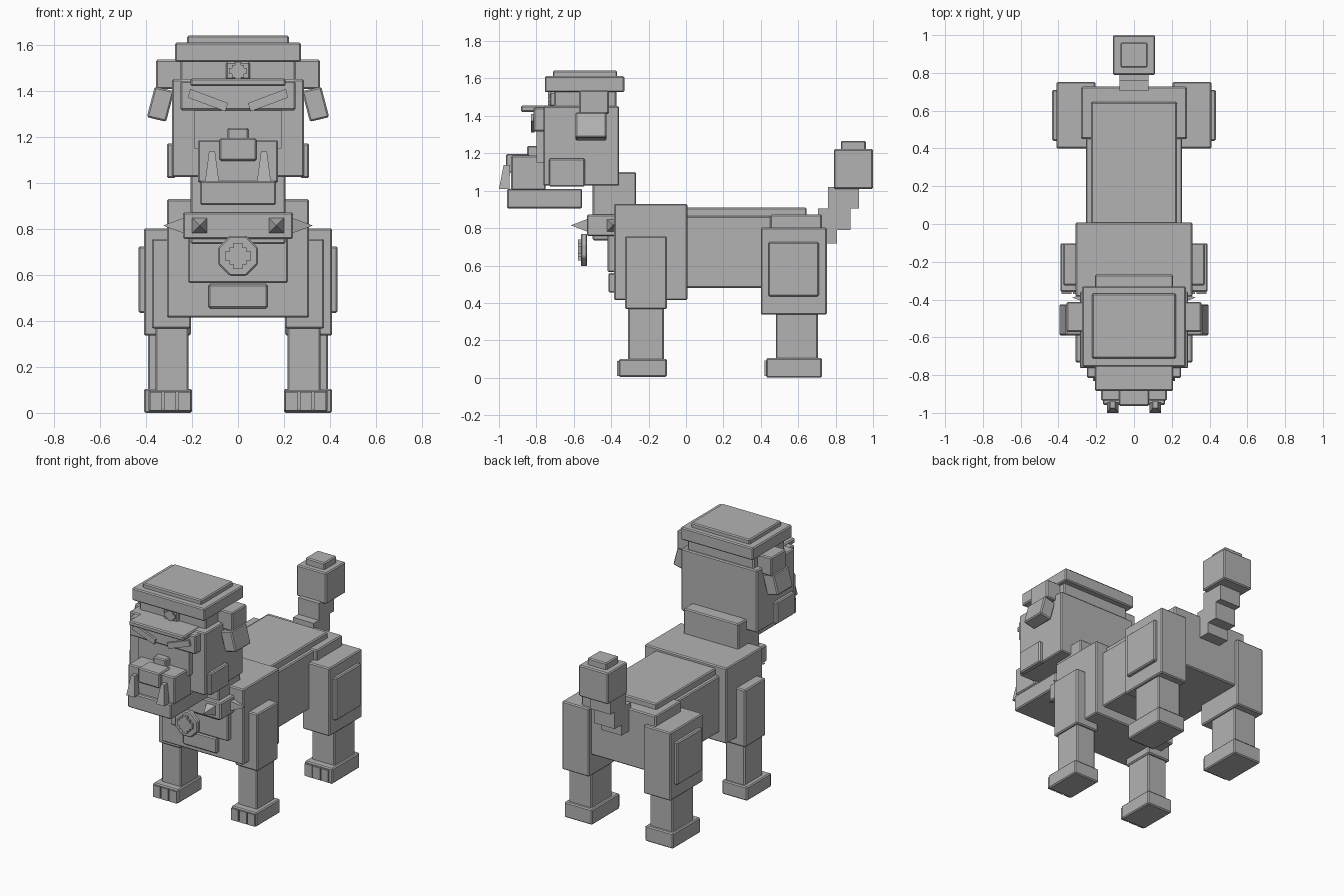
import bpy, math
from mathutils import Matrix, Vector

if "Cube" in bpy.data.objects:
    bpy.data.objects.remove(bpy.data.objects["Cube"])

stone = bpy.data.materials.new("stone grey")
stone.diffuse_color = (0.45, 0.45, 0.45, 1)
stone.use_nodes = True
stone.node_tree.nodes["Principled BSDF"].inputs["Base Color"].default_value = stone.diffuse_color


def add(name, verts, faces, bevel=0.0):
    mesh = bpy.data.meshes.new(name)
    mesh.from_pydata(verts, [], faces)
    mesh.materials.append(stone)
    ob = bpy.data.objects.new(name, mesh)
    bpy.context.collection.objects.link(ob)
    if bevel:
        m = ob.modifiers.new("bevel", 'BEVEL')
        m.width = bevel
        m.segments = 1
    return ob


def prism(name, outline, y0, y1, bevel=0.0):
    """Extrude a counter-clockwise (x, z) outline from y0 (front) to y1 (back)."""
    n = len(outline)
    v = [(x, y0, z) for x, z in outline] + [(x, y1, z) for x, z in outline]
    f = [tuple(range(n)), tuple(reversed(range(n, 2 * n)))]
    f += [((i + 1) % n, i, i + n, (i + 1) % n + n) for i in range(n)]
    return add(name, v, f, bevel)


def box(name, x0, x1, y0, y1, z0, z1, bevel=0.007):
    return prism(name, [(x0, z0), (x1, z0), (x1, z1), (x0, z1)], y0, y1, bevel)


def mid(name, hw, y0, y1, z0, z1, bevel=0.007):
    return box(name, -hw, hw, y0, y1, z0, z1, bevel)


def pair(name, x0, x1, y0, y1, z0, z1, bevel=0.007):
    box(name + "_right", x0, x1, y0, y1, z0, z1, bevel)
    box(name + "_left", -x1, -x0, y0, y1, z0, z1, bevel)


def mirror_outline(outline, s):
    return outline if s > 0 else [(-x, z) for x, z in reversed(outline)]


def spike(name, centre, direction, half, length):
    """Four-sided pyramid on a square base."""
    rot = Vector(direction).to_track_quat('Z', 'Y').to_matrix().to_4x4()
    mat = Matrix.Translation(centre) @ rot
    pts = [(-half, -half, 0), (half, -half, 0), (half, half, 0), (-half, half, 0), (0, 0, length)]
    add(name, [mat @ Vector(p) for p in pts],
        [(3, 2, 1, 0), (0, 1, 4), (1, 2, 4), (2, 3, 4), (3, 0, 4)])


def cross(name, z, arm, y0, y1):
    """Stepped cross emblem."""
    a, b, c = arm, arm * 0.66, arm * 0.33
    quarter = [(a, -c), (a, c), (b, c), (b, b), (c, b)]
    pts = []
    for k in range(4):
        co, si = round(math.cos(k * math.pi / 2)), round(math.sin(k * math.pi / 2))
        pts += [(x * co - w * si, z + x * si + w * co) for x, w in quarter]
    prism(name, pts, y0, y1)


# Body
mid("torso", 0.255, -0.02, 0.70, 0.48, 0.865)
mid("hips", 0.28, 0.45, 0.727, 0.48, 0.872)
mid("back_plate", 0.228, -0.02, 0.645, 0.85, 0.91)
mid("chest", 0.31, -0.385, 0.007, 0.415, 0.93)
mid("breast_plate", 0.217, -0.42, -0.37, 0.565, 0.765)
mid("lower_breast_plate", 0.128, -0.415, -0.37, 0.455, 0.56)
mid("neck", 0.207, -0.50, -0.267, 0.735, 1.10)

# Collar, spikes and medallion
mid("collar", 0.24, -0.53, -0.30, 0.757, 0.872)
for s, side in ((1, "right"), (-1, "left")):
    spike("front_spike_" + side, (0.167 * s, -0.53, 0.815), (0, -1, 0), 0.033, 0.085)
    spike("side_spike_" + side, (0.238 * s, -0.39, 0.815), (s, 0, 0), 0.033, 0.088)
octagon = [(0.094 * math.cos((k + 0.5) * math.pi / 4),
            0.683 + 0.094 * math.sin((k + 0.5) * math.pi / 4)) for k in range(8)]
prism("medallion", octagon, -0.562, -0.528, 0.007)
cross("medallion_cross", 0.683, 0.057, -0.577, -0.56)

# Head
mid("head", 0.287, -0.763, -0.357, 1.027, 1.452)
pair("jowl", 0.27, 0.31, -0.733, -0.54, 1.022, 1.172)
mid("brow", 0.25, -0.815, -0.75, 1.317, 1.445)
mid("face_plate", 0.19, -0.80, -0.75, 1.15, 1.32, 0)
mid("muzzle", 0.175, -0.935, -0.75, 1.003, 1.187)
mid("nose_bridge", 0.047, -0.85, -0.79, 1.18, 1.24)
mid("nose", 0.08, -0.963, -0.84, 1.097, 1.197)
mid("jaw", 0.165, -0.957, -0.555, 0.905, 1.01)

# Eyebrows, tusks and ears
for s, side in ((1, "right"), (-1, "left")):
    prism("eyebrow_" + side,
          mirror_outline([(0.055, 1.312), (0.218, 1.372), (0.208, 1.41), (0.043, 1.348)], s),
          -0.83, -0.81)
    cx = 0.113 * s
    b, t = 0.03, 0.013
    tusk = [(cx - b, -1.0, 1.008), (cx + b, -1.0, 1.008), (cx + b, -0.945, 1.008), (cx - b, -0.945, 1.008),
            (cx - t, -0.975, 1.138), (cx + t, -0.975, 1.138), (cx + t, -0.94, 1.138), (cx - t, -0.94, 1.138)]
    add("tusk_" + side, tusk, [(3, 2, 1, 0), (4, 5, 6, 7), (0, 1, 5, 4),
                               (1, 2, 6, 5), (2, 3, 7, 6), (3, 0, 4, 7)])
    prism("ear_flap_" + side,
          mirror_outline([(0.313, 1.267), (0.397, 1.287), (0.362, 1.42), (0.278, 1.40)], s),
          -0.59, -0.425, 0.007)
pair("ear_base", 0.24, 0.357, -0.572, -0.412, 1.41, 1.537)

# Cap
mid("cap_band", 0.25, -0.705, -0.372, 1.44, 1.535)
mid("cap_crown", 0.274, -0.755, -0.33, 1.527, 1.612)
mid("cap_top", 0.222, -0.712, -0.368, 1.60, 1.642)
mid("cap_visor", 0.207, -0.883, -0.70, 1.422, 1.455)
mid("cap_badge", 0.052, -0.728, -0.69, 1.45, 1.527)
cross("cap_badge_cross", 1.487, 0.04, -0.738, -0.725)

# Front legs
pair("shoulder", 0.205, 0.375, -0.325, -0.102, 0.367, 0.757)
pair("front_leg", 0.215, 0.36, -0.31, -0.118, 0.08, 0.40)
pair("front_foot", 0.20, 0.39, -0.36, -0.102, 0.005, 0.10)

# Hind legs
pair("thigh", 0.205, 0.41, 0.40, 0.753, 0.337, 0.802)
pair("thigh_plate", 0.395, 0.433, 0.44, 0.71, 0.435, 0.725)
pair("hind_leg", 0.22, 0.392, 0.48, 0.705, 0.08, 0.36)
pair("hind_foot", 0.20, 0.41, 0.43, 0.727, 0.0, 0.105)

# Toes
for i in range(3):
    x = 0.207 + i * 0.062
    pair("front_toe_%d" % i, x, x + 0.053, -0.37, -0.35, 0.01, 0.09, 0)
    pair("hind_toe_%d" % i, x, x + 0.056, 0.42, 0.44, 0.01, 0.092, 0)

# Tail
mid("tail_root", 0.078, 0.70, 0.807, 0.717, 0.83, 0)
mid("tail_lower", 0.078, 0.705, 0.88, 0.79, 0.905, 0)
mid("tail_upper", 0.078, 0.76, 0.925, 0.905, 1.02, 0)
mid("tail_tuft", 0.112, 0.79, 1.0, 1.01, 1.222)
mid("tail_tip", 0.072, 0.828, 0.962, 1.21, 1.267)
